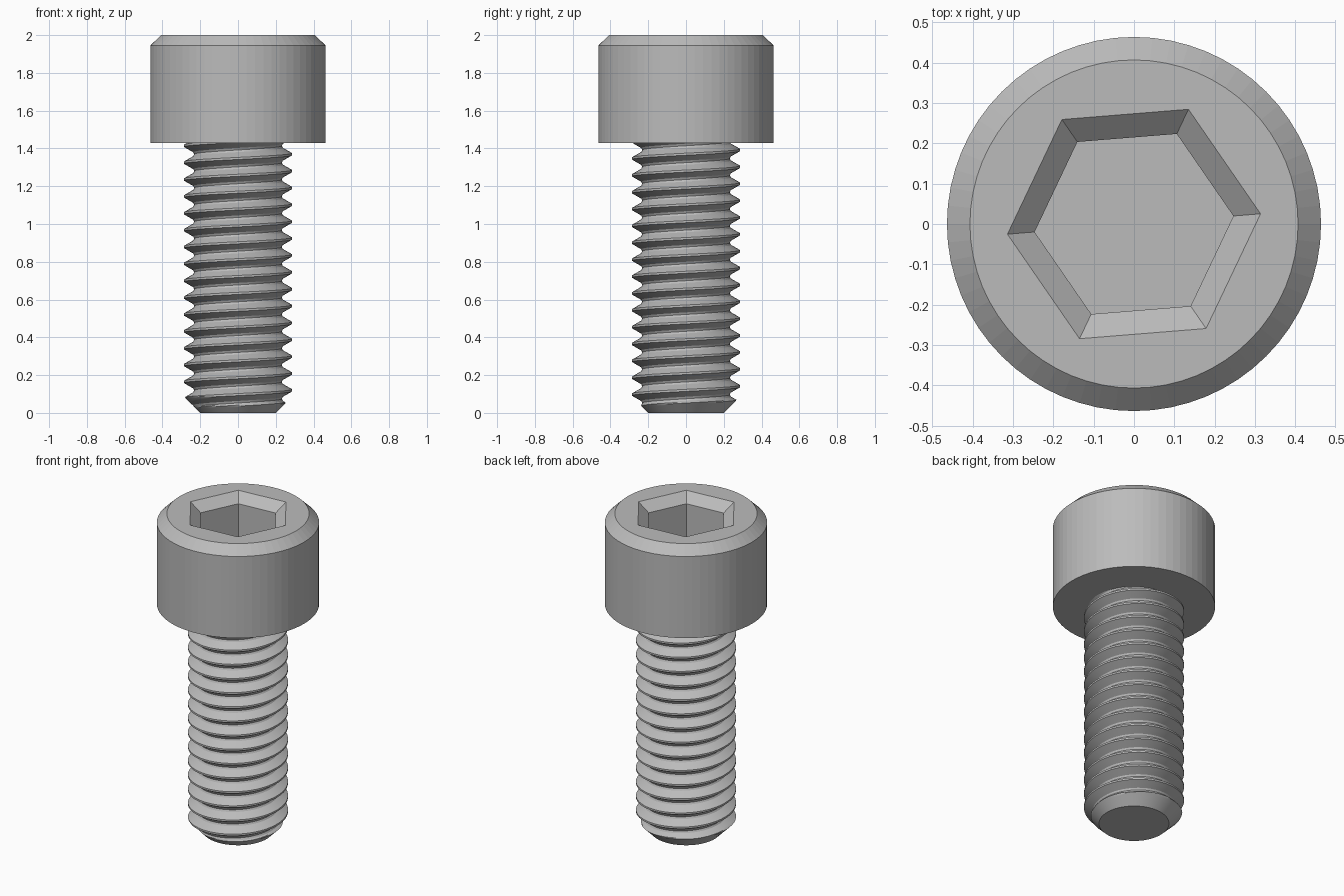
import bpy
import bmesh
from math import pi, cos, sin, radians, floor

if "Cube" in bpy.data.objects:
    bpy.data.objects.remove(bpy.data.objects["Cube"], do_unlink=True)

SEGMENTS = 64
HEAD_BASE = 1.43
PITCH = 0.0893
CREST, ROOT = 0.286, 0.232
TIP_RADIUS = 0.2
SHAFT_TOP = 1.5
PHASE = 0.03

steel = bpy.data.materials.new("grey steel")
steel.use_nodes = True
colour = (0.5, 0.5, 0.5, 1)
steel.diffuse_color = colour
steel.node_tree.nodes["Principled BSDF"].inputs["Base Color"].default_value = colour


def make_object(name, bm):
    bmesh.ops.recalc_face_normals(bm, faces=bm.faces[:])
    mesh = bpy.data.meshes.new(name)
    bm.to_mesh(mesh)
    bm.free()
    mesh.materials.append(steel)
    obj = bpy.data.objects.new(name, mesh)
    bpy.context.collection.objects.link(obj)
    return obj


def activate(obj):
    bpy.ops.object.select_all(action="DESELECT")
    obj.select_set(True)
    bpy.context.view_layer.objects.active = obj


def loft(name, profile, sides, turn=0.0):
    """Closed solid through regular polygons given as (radius, height)."""
    bm = bmesh.new()
    rings = []
    for r, z in profile:
        angles = [turn + 2 * pi * i / sides for i in range(sides)]
        rings.append([bm.verts.new((r * cos(a), r * sin(a), z)) for a in angles])
    for low, high in zip(rings, rings[1:]):
        for i in range(sides):
            j = (i + 1) % sides
            bm.faces.new((low[i], low[j], high[j], high[i]))
    bm.faces.new(rings[0])
    bm.faces.new(rings[-1])
    return make_object(name, bm)


# Cylindrical head with a bevelled top rim
head = loft("head", [(0.464, HEAD_BASE), (0.464, 1.945), (0.407, 2.0)], SEGMENTS)

# Hexagonal socket with a chamfered mouth
cutter = loft("socket_cutter",
              [(0.2474, 1.714), (0.2474, 1.946), (0.315, 2.0), (0.3775, 2.05)],
              6, radians(4.6))
cutter.hide_render = True
cut = head.modifiers.new("socket", "BOOLEAN")
cut.operation = "DIFFERENCE"
cut.solver = "EXACT"
cut.object = cutter
activate(head)
bpy.ops.object.modifier_apply(modifier=cut.name)
bpy.data.objects.remove(cutter, do_unlink=True)


# Threaded shaft: one tooth profile swept along a right-handed helix
def tooth_radius(u):
    """Radius at a fraction u of the pitch, with the crest at zero."""
    d = abs(u - floor(u + 0.5))
    if d <= 1 / 16:
        return CREST
    if d <= 3 / 8:
        return CREST + (0.2374 - CREST) * (d - 1 / 16) / (5 / 16)
    return 0.2374 + (ROOT - 0.2374) * (d - 3 / 8) * 8


STEPS = 16
bm = bmesh.new()
columns = []
rows = range(-2 * STEPS, 18 * STEPS + 1)
for i in range(SEGMENTS + 1):
    angle = 2 * pi * i / SEGMENTS
    column = []
    for k in rows:
        u = k / STEPS
        z = PHASE + PITCH * (u + i / SEGMENTS)
        r = min(tooth_radius(u), TIP_RADIUS + max(z, 0))
        if z > SHAFT_TOP:
            z, r = SHAFT_TOP, ROOT
        z = max(z, 0)
        column.append(bm.verts.new((r * cos(angle), r * sin(angle), z)))
    columns.append(column)
for left, right in zip(columns, columns[1:]):
    for k in range(len(rows) - 1):
        bm.faces.new((left[k], right[k], right[k + 1], left[k + 1]))
bmesh.ops.remove_doubles(bm, verts=bm.verts[:], dist=0.00005)
bmesh.ops.holes_fill(bm, edges=[e for e in bm.edges if e.is_boundary], sides=0)
shaft = make_object("threaded_shaft", bm)
activate(shaft)
bpy.ops.object.shade_smooth_by_angle(angle=radians(25))
